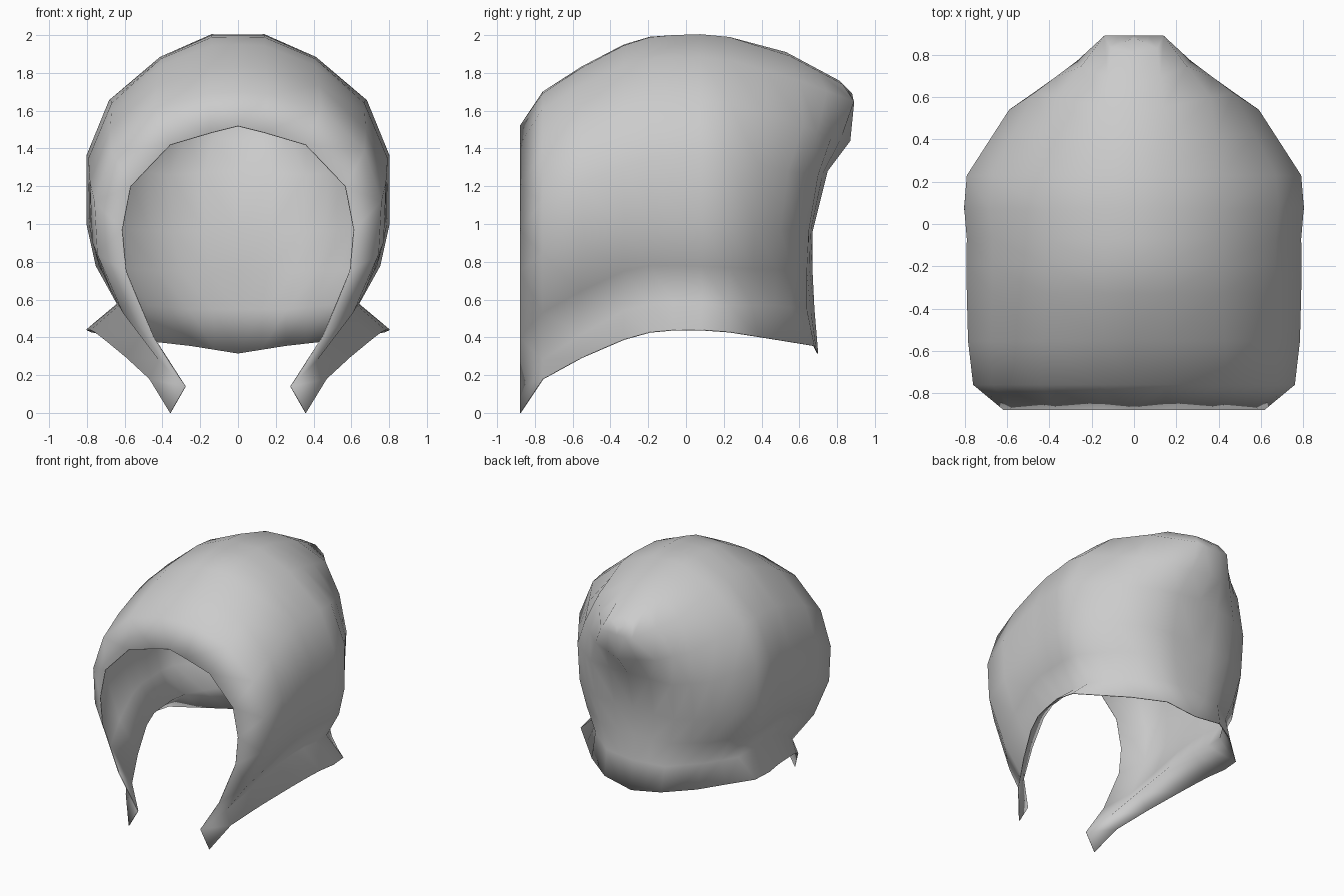
import bpy, bmesh, math
from mathutils import Vector

if "Cube" in bpy.data.objects:
    bpy.data.objects.remove(bpy.data.objects["Cube"])


def section(y, pts):
    return [Vector((x, y, z)) for x, z in pts]


# Half cross-sections, each from the crown down to the flared hem
face_rim = section(-0.88, [(0, 1.52), (.14, 1.485), (.36, 1.42), (.57, 1.2), (.615, .97),
                           (.595, .75), (.45, .40), (.28, .14), (.36, 0)])
brow = section(-0.76, [(0, 1.70), (.16, 1.69), (.44, 1.61), (.67, 1.39), (.76, 1.12),
                       (.745, .84), (.61, .53), (.42, .28), (.47, .18)])
temple = section(-0.33, [(0, 1.95), (.14, 1.945), (.41, 1.84), (.67, 1.60), (.79, 1.31),
                         (.78, .96), (.72, .75), (.59, .54), (.71, .39)])
crown = section(-0.07, [(0, 2.0), (.14, 2.0), (.41, 1.88), (.67, 1.65), (.79, 1.36),
                        (.79, 1.0), (.74, .78), (.63, .58), (.78, .44)])
ear = [v + Vector((0, .30, -.01)) for v in crown]
nape_side = [Vector(p) for p in [
    (0, .53, 1.91), (.14, .55, 1.89), (.36, .60, 1.76), (.47, .62, 1.52), (.59, .54, 1.28),
    (.60, .50, .97), (.55, .48, .76), (.48, .47, .57), (.47, .53, .38)]]
nape = [Vector(p) for p in [
    (0, .81, 1.76), (.11, .83, 1.74), (.14, .89, 1.65), (.27, .77, 1.46), (.36, .70, 1.26),
    (.35, .65, .96), (.31, .64, .75), (.26, .64, .55), (.25, .68, .355)]]
back_seam = [Vector((0, y, z)) for y, z in [
    (.86, 1.71), (.88, 1.69), (.89, 1.64), (.87, 1.44), (.75, 1.28),
    (.67, .96), (.67, .75), (.68, .55), (.70, .315)]]

keys = [face_rim, brow, temple, crown, ear, nape_side, nape, back_seam]

# Add in-between sections: curved along the sides, straight towards the peak
sections = []
for i in range(len(keys) - 1):
    b, c = keys[i], keys[i + 1]
    sections.append(b)
    if 0 < i < 4:
        a, d = keys[i - 1], keys[i + 2]
        sections.append([(9 * (q + r) - p - s) / 16 for p, q, r, s in zip(a, b, c, d)])
    elif i >= 4:
        sections.append([(q + r) / 2 for q, r in zip(b, c)])
sections.append(back_seam)

# Hood shell: skin the sections, then mirror
bm = bmesh.new()
grid = [[bm.verts.new(p) for p in sec] for sec in sections]
for r0, r1 in zip(grid, grid[1:]):
    for k in range(len(r0) - 1):
        bm.faces.new((r0[k], r0[k + 1], r1[k + 1], r1[k]))
bm.normal_update()
if sum(f.normal.x for f in bm.faces) < 0:
    bmesh.ops.reverse_faces(bm, faces=bm.faces[:])
mesh = bpy.data.meshes.new("hood")
bm.to_mesh(mesh)
bm.free()
hood = bpy.data.objects.new("hood", mesh)
bpy.context.collection.objects.link(hood)

mirror = hood.modifiers.new("mirror", 'MIRROR')
mirror.merge_threshold = 0.002
cloth = hood.modifiers.new("cloth_thickness", 'SOLIDIFY')
cloth.thickness = 0.006
cloth.offset = -1

bpy.context.view_layer.objects.active = hood
hood.select_set(True)
bpy.ops.object.shade_smooth_by_angle(angle=math.radians(85))
